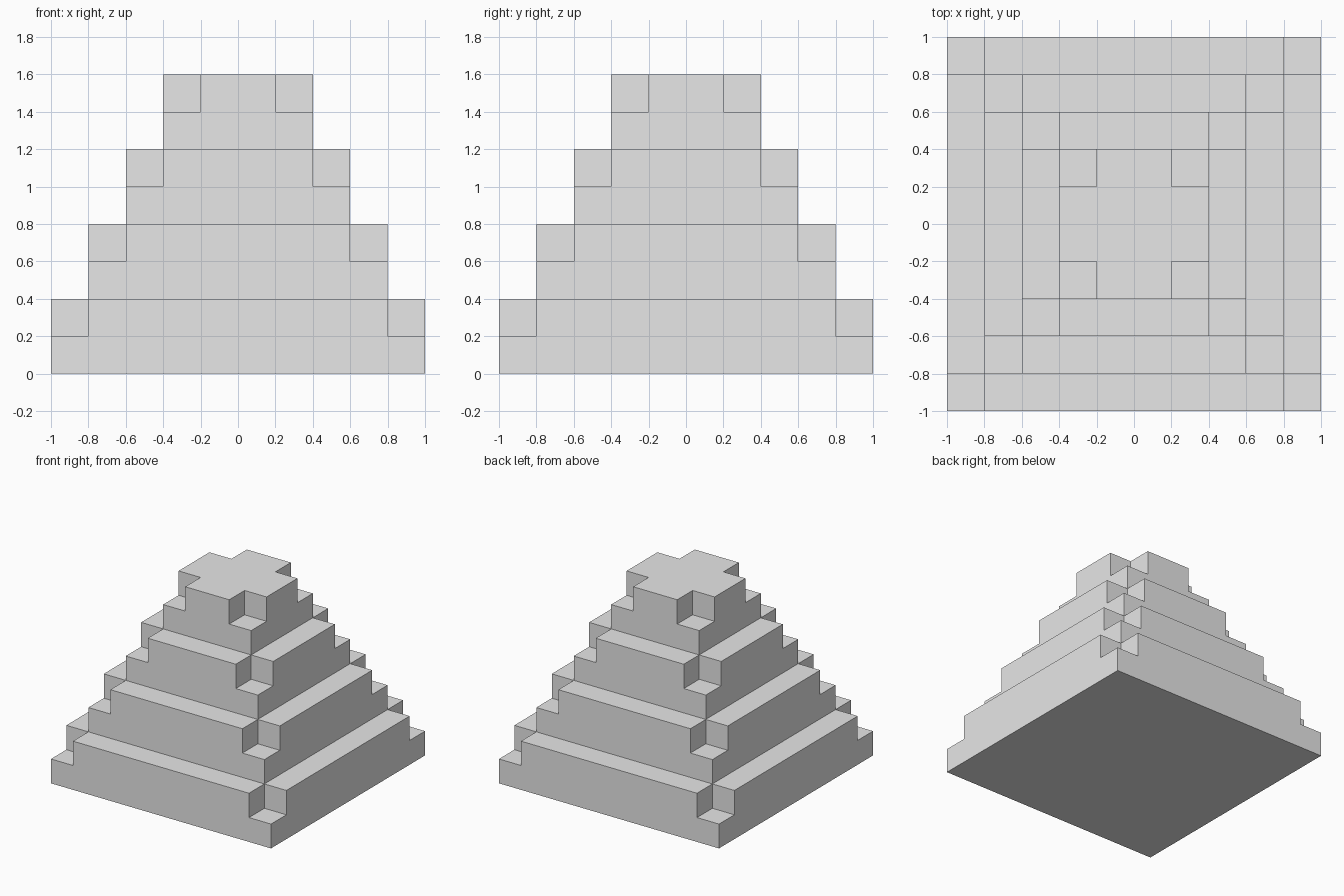
import bpy
import bmesh
from math import pi
from mathutils import Matrix, Vector

cube = bpy.data.objects.get("Cube")
if cube:
    bpy.data.objects.remove(cube, do_unlink=True)

STEP = 0.2    # tread depth, notch size and half a tier's height
TIERS = 4

stone = bpy.data.materials.new("light grey stone")
stone.use_nodes = True
colour = (0.8, 0.8, 0.8, 1)
stone.diffuse_color = colour
stone.node_tree.nodes["Principled BSDF"].inputs["Base Color"].default_value = colour

bm = bmesh.new()


def face(points, turn=Matrix()):
    bm.faces.new([bm.verts.new(turn @ Vector(p)) for p in points])


def quarter(r, z, turn, has_tread):
    """One side of a tier, with the notch at its right-hand corner."""
    i, m, t = r - STEP, z + STEP, z + 2 * STEP
    # Wall with both upper corners cut away
    face([(-r, -r, z), (r, -r, z), (r, -r, m), (i, -r, m),
          (i, -r, t), (-i, -r, t), (-i, -r, m), (-r, -r, m)], turn)
    # Notch floor and its two inner walls
    face([(i, -r, m), (r, -r, m), (r, -i, m), (i, -i, m)], turn)
    face([(i, -r, m), (i, -i, m), (i, -i, t), (i, -r, t)], turn)
    face([(i, -i, m), (r, -i, m), (r, -i, t), (i, -i, t)], turn)
    # Tread in front of the tier above
    if has_tread:
        face([(-i, -r, t), (i, -r, t), (i, -i, t), (-i, -i, t)], turn)


turns = [Matrix.Rotation(k * pi / 2, 4, "Z") for k in range(4)]
for n in range(TIERS):
    for turn in turns:
        quarter(1 - n * STEP, n * 2 * STEP, turn, n < TIERS - 1)

# Underside
face([(-1, -1, 0), (-1, 1, 0), (1, 1, 0), (1, -1, 0)])

# Cross-shaped summit
r = 1 - (TIERS - 1) * STEP
i, top = r - STEP, TIERS * 2 * STEP
face([turn @ Vector(p) for turn in turns
      for p in ((-i, -r, top), (i, -r, top), (i, -i, top))])

bmesh.ops.remove_doubles(bm, verts=bm.verts, dist=0.001)
bmesh.ops.recalc_face_normals(bm, faces=bm.faces)

mesh = bpy.data.meshes.new("stepped_pyramid")
bm.to_mesh(mesh)
bm.free()
mesh.materials.append(stone)
pyramid = bpy.data.objects.new("stepped_pyramid", mesh)
bpy.context.collection.objects.link(pyramid)
